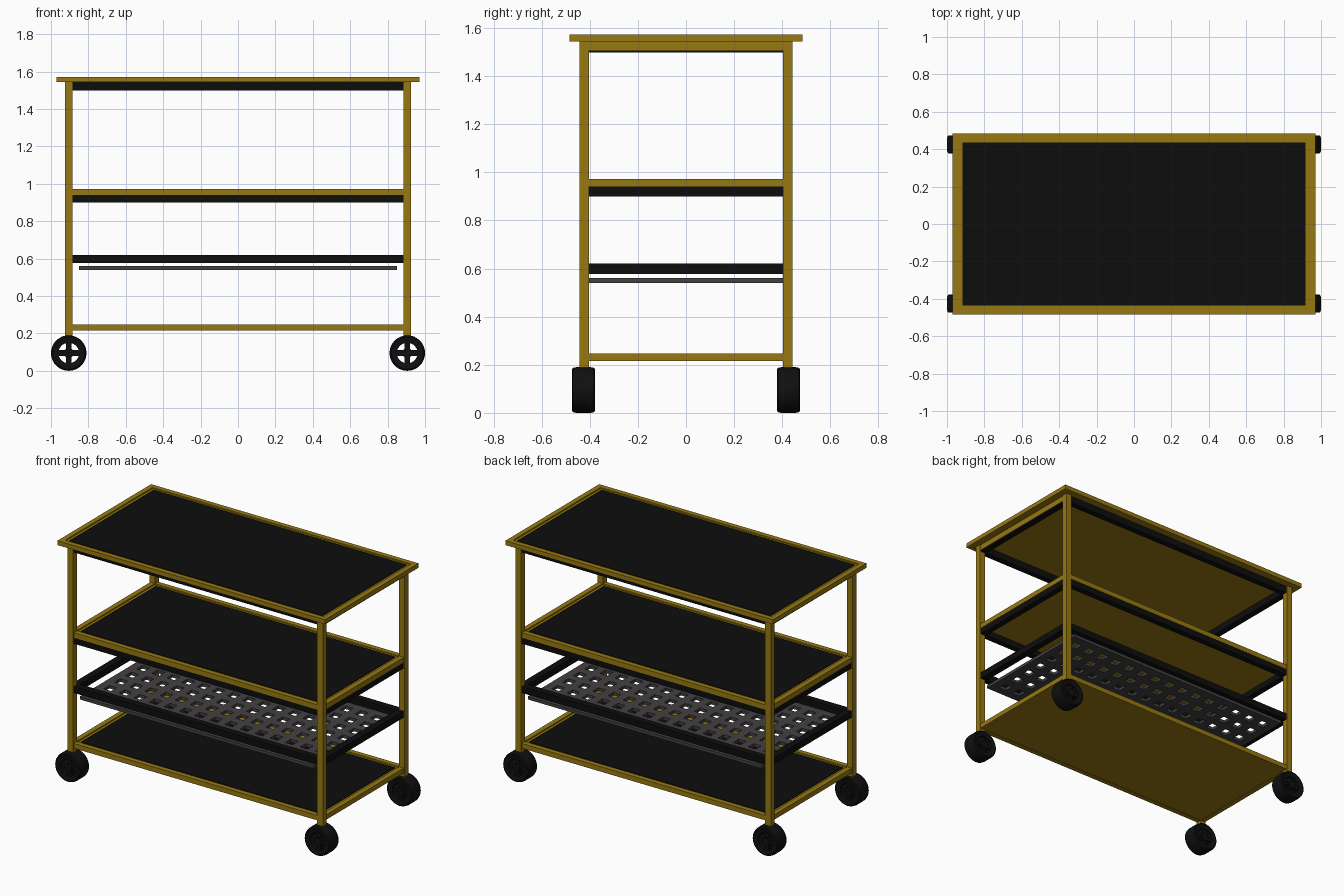
import bpy, bmesh, math
from mathutils import Matrix

if "Cube" in bpy.data.objects:
    bpy.data.objects.remove(bpy.data.objects["Cube"])


def material(name, rgb):
    m = bpy.data.materials.new(name)
    m.diffuse_color = (*rgb, 1)
    m.use_nodes = True
    m.node_tree.nodes["Principled BSDF"].inputs["Base Color"].default_value = m.diffuse_color
    return m


GOLD = material("gold metal", (0.31, 0.19, 0.006))
BLACK = material("black panel", (0.004, 0.004, 0.004))
RUBBER = material("black rubber", (0.005, 0.005, 0.005))
GREY = material("dark grey mesh", (0.055, 0.052, 0.052))


def add_box(bm, x0, x1, y0, y1, z0, z1):
    mat = Matrix.Translation(((x0 + x1) / 2, (y0 + y1) / 2, (z0 + z1) / 2)) @ \
        Matrix.Diagonal((x1 - x0, y1 - y0, z1 - z0, 1))
    bmesh.ops.create_cube(bm, size=1, matrix=mat)


def finish(name, bm, mat):
    bmesh.ops.recalc_face_normals(bm, faces=bm.faces)
    me = bpy.data.meshes.new(name)
    bm.to_mesh(me)
    bm.free()
    me.materials.append(mat)
    ob = bpy.data.objects.new(name, me)
    bpy.context.collection.objects.link(ob)
    return ob


def slab(name, hx, hy, z0, z1, mat):
    bm = bmesh.new()
    add_box(bm, -hx, hx, -hy, hy, z0, z1)
    return finish(name, bm, mat)


def frame(name, hx, hy, w, z0, z1, mat):
    # hollow rectangular frame with one continuous loop
    bm = bmesh.new()
    loops = []
    for d, z in ((0, z0), (0, z1), (w, z1), (w, z0)):
        loops.append([bm.verts.new((sx * (hx - d), sy * (hy - d), z))
                      for sx, sy in ((-1, -1), (1, -1), (1, 1), (-1, 1))])
    for i in range(4):
        a, b = loops[i], loops[(i + 1) % 4]
        for k in range(4):
            n = (k + 1) % 4
            bm.faces.new((a[k], a[n], b[n], b[k]))
    return finish(name, bm, mat)


def tray(name, hx, hy, z0, z1):
    # gold rim, stepped gold base and black inlay
    frame(name + "_rim", hx, hy, 0.033, z0, z1, GOLD)
    slab(name + "_base", hx - 0.033, hy - 0.033, z0 + 0.002, z1 - 0.008, GOLD)
    slab(name + "_inlay", hx - 0.052, hy - 0.049, z1 - 0.012, z1 - 0.004, BLACK)


# shelves and their black under-frames
tray("top_shelf", 0.97, 0.485, 1.543, 1.572)
frame("top_under_frame", 0.917, 0.435, 0.04, 1.498, 1.543, BLACK)
tray("middle_shelf", 0.92, 0.437, 0.94, 0.973)
frame("middle_under_frame", 0.918, 0.435, 0.04, 0.90, 0.94, BLACK)
frame("basket_frame", 0.918, 0.435, 0.045, 0.577, 0.62, BLACK)
tray("bottom_shelf", 0.92, 0.437, 0.215, 0.247)

# gold rails at both ends below the top
bm = bmesh.new()
for s in (-1, 1):
    a, b = sorted((s * 0.895, s * 0.922))
    add_box(bm, a, b, -0.405, 0.405, 1.506, 1.543)
finish("top_end_rails", bm, GOLD)

# perforated mesh tray: one grid with square holes, given thickness
bm = bmesh.new()
NX, NY, HX, HY, BAR = 15, 7, 0.85, 0.425, 0.055


def cuts(n, h):
    pitch = (2 * h - BAR) / n
    return [v for i in range(n + 1) for v in (-h + i * pitch, -h + i * pitch + BAR)]


xs, ys = cuts(NX, HX), cuts(NY, HY)
grid = [[bm.verts.new((x, y, 0.54)) for y in ys] for x in xs]
for i in range(len(xs) - 1):
    for j in range(len(ys) - 1):
        if not (i % 2 and j % 2):
            bm.faces.new((grid[i][j], grid[i + 1][j], grid[i + 1][j + 1], grid[i][j + 1]))
mesh_tray = finish("mesh_tray", bm, GREY)
solid = mesh_tray.modifiers.new("thickness", 'SOLIDIFY')
solid.thickness = 0.02
solid.offset = 1

# corner posts
bm = bmesh.new()
for sx in (-1, 1):
    for sy in (-1, 1):
        x, y = sx * 0.905, sy * 0.4235
        add_box(bm, x - 0.02, x + 0.02, y - 0.0195, y + 0.0195, 0.17, 1.545)
finish("corner_posts", bm, GOLD)


# castor wheel: lathed tyre, hub and four spokes
def wheel(name, cx, cy):
    bm = bmesh.new()
    profile = [(0.055, -0.042), (0.085, -0.048), (0.092, -0.044), (0.095, -0.03),
               (0.095, 0.03), (0.092, 0.044), (0.085, 0.048), (0.055, 0.042)]
    n = 32
    rings = []
    for k in range(n):
        a = 2 * math.pi * k / n
        rings.append([bm.verts.new((r * math.cos(a), y, r * math.sin(a))) for r, y in profile])
    for k in range(n):
        p, q = rings[k], rings[(k + 1) % n]
        for i in range(len(profile)):
            j = (i + 1) % len(profile)
            bm.faces.new((p[i], p[j], q[j], q[i]))
    bmesh.ops.create_cone(bm, cap_ends=True, segments=20, radius1=0.027, radius2=0.027,
                          depth=0.084, matrix=Matrix.Rotation(math.pi / 2, 4, 'X'))
    add_box(bm, -0.06, 0.06, -0.035, 0.035, -0.015, 0.015)
    add_box(bm, -0.015, 0.015, -0.034, 0.034, -0.06, 0.06)
    ob = finish(name, bm, RUBBER)
    ob.location = (cx, cy, 0.095)
    bpy.ops.object.select_all(action='DESELECT')
    ob.select_set(True)
    bpy.context.view_layer.objects.active = ob
    bpy.ops.object.shade_smooth_by_angle(angle=math.radians(35))


for sx, side in ((-1, "left"), (1, "right")):
    for sy, end in ((-1, "front"), (1, "back")):
        wheel(f"{end}_{side}_wheel", sx * 0.905, sy * 0.426)
